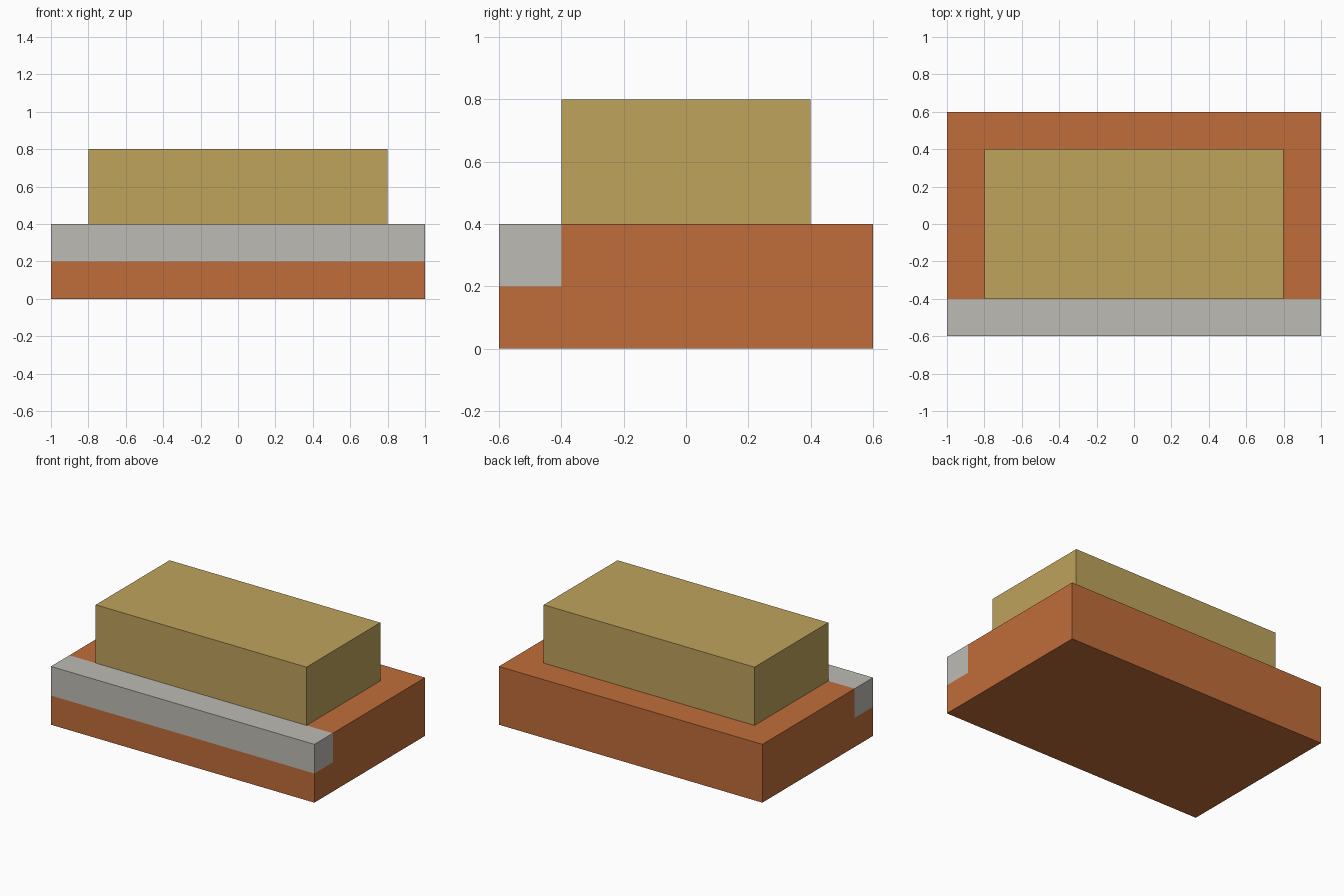
import bpy
import bmesh
from mathutils import Matrix, Vector

cube = bpy.data.objects.get("Cube")
if cube:
    bpy.data.objects.remove(cube, do_unlink=True)


def srgb(*channels):
    """Convert 0-255 display values to a linear colour."""
    lin = [c / 255 / 12.92 if c <= 10 else ((c / 255 + 0.055) / 1.055) ** 2.4 for c in channels]
    return (*lin, 1.0)


def material(name, colour):
    mat = bpy.data.materials.new(name)
    mat.use_nodes = True
    mat.diffuse_color = colour
    mat.node_tree.nodes["Principled BSDF"].inputs["Base Color"].default_value = colour
    return mat


def box(name, low, high, mats, cuts=(), rule=None):
    """Box between two corners, optionally sliced by planes and coloured by a rule."""
    low, high = Vector(low), Vector(high)
    bm = bmesh.new()
    bmesh.ops.create_cube(
        bm, size=1,
        matrix=Matrix.Translation((low + high) / 2) @ Matrix.Diagonal((*(high - low), 1)))
    for point, normal in cuts:
        bmesh.ops.bisect_plane(bm, geom=bm.verts[:] + bm.edges[:] + bm.faces[:],
                               plane_co=point, plane_no=normal)
    if rule:
        for face in bm.faces:
            face.material_index = rule(face.calc_center_median())
    mesh = bpy.data.meshes.new(name)
    bm.to_mesh(mesh)
    bm.free()
    for mat in mats:
        mesh.materials.append(mat)
    obj = bpy.data.objects.new(name, mesh)
    bpy.context.collection.objects.link(obj)
    return obj


orange = material("burnt orange", srgb(192, 109, 58))
grey = material("warm grey", srgb(190, 187, 180))
tan = material("tan", srgb(191, 163, 92))

# Base slab with a flush grey strip along its upper front edge
box("base", (-1, -0.6, 0), (1, 0.6, 0.4), [orange, grey],
    cuts=[((0, -0.4, 0), (0, 1, 0)), ((0, 0, 0.2), (0, 0, 1))],
    rule=lambda c: int(c.y < -0.4 and c.z > 0.2))

# Upper block resting on the base
box("upper_block", (-0.8, -0.4, 0.4), (0.8, 0.4, 0.8), [tan])
